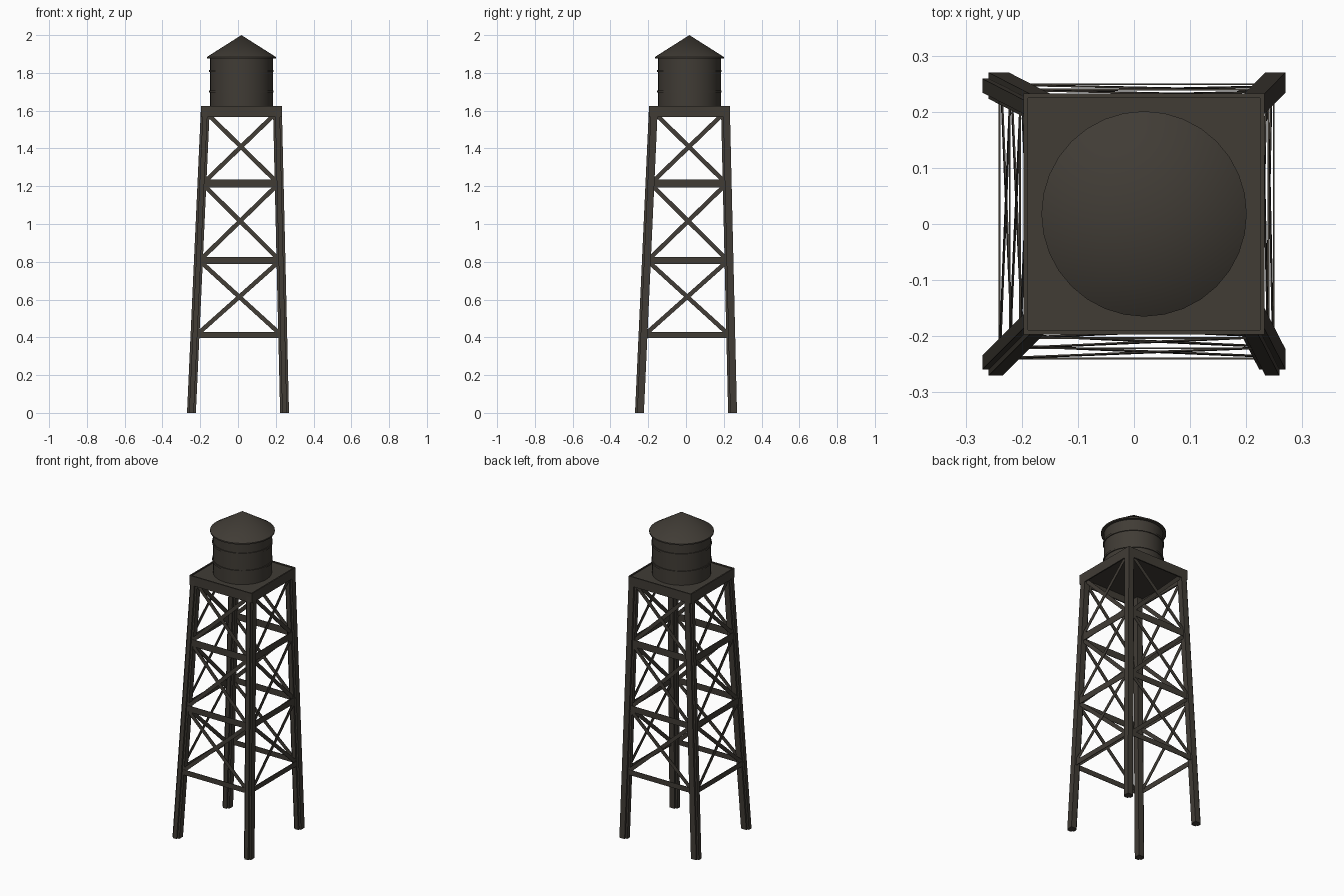
import bpy, bmesh, math
from mathutils import Vector

if "Cube" in bpy.data.objects:
    bpy.data.objects.remove(bpy.data.objects["Cube"])

mat = bpy.data.materials.new("dark weathered brown")
mat.diffuse_color = (0.052, 0.045, 0.036, 1)
mat.use_nodes = True
mat.node_tree.nodes["Principled BSDF"].inputs["Base Color"].default_value = mat.diffuse_color

TOP = 1.62      # height of the leg tops
LEG = 0.047     # leg width


def lo(z):      # outer leg line on the left / front
    return -0.27 + 0.074 * z / TOP


def hi(z):      # outer leg line on the right / back
    return 0.27 - 0.038 * z / TOP


def finish(name, bm, smooth=False):
    bmesh.ops.recalc_face_normals(bm, faces=bm.faces)
    me = bpy.data.meshes.new(name)
    bm.to_mesh(me)
    bm.free()
    ob = bpy.data.objects.new(name, me)
    bpy.context.collection.objects.link(ob)
    me.materials.append(mat)
    if smooth:
        bpy.context.view_layer.objects.active = ob
        ob.select_set(True)
        bpy.ops.object.shade_smooth_by_angle(angle=math.radians(35))
        ob.select_set(False)
    return ob


def loft(bm, a, b):
    """Closed prism between two matching rings of points."""
    va = [bm.verts.new(p) for p in a]
    vb = [bm.verts.new(p) for p in b]
    n = len(va)
    bm.faces.new(va)
    bm.faces.new(vb)
    for i in range(n):
        j = (i + 1) % n
        bm.faces.new((va[i], va[j], vb[j], vb[i]))


def box(bm, p, q):
    ring = [(p[0], p[1]), (q[0], p[1]), (q[0], q[1]), (p[0], q[1])]
    loft(bm, [(x, y, p[2]) for x, y in ring], [(x, y, q[2]) for x, y in ring])


# Four leaning legs, square section with notched corners
n = 0.011
w = LEG
profile = [(n, 0), (w - n, 0), (w - n, n), (w, n), (w, w), (n, w),
           (n, w - n), (0, w - n), (0, n), (n, n)]
for fx, nx in ((lo, "left"), (hi, "right")):
    for fy, ny in ((lo, "front"), (hi, "back")):
        bm = bmesh.new()
        rings = []
        for z in (0, TOP - 0.004):
            ox = fx(z) - (w if fx is hi else 0)
            oy = fy(z) - (w if fy is hi else 0)
            rings.append([(ox + x, oy + y, z) for x, y in profile])
        loft(bm, *rings)
        finish(f"{ny}_{nx}_leg", bm)

# Flat girders and cross braces on every side
T = 0.003
girders = [(0.397, 0.429), (0.788, 0.826), (1.192, 1.235)]
panels = [(0.425, 0.792), (0.822, 1.196), (1.231, 1.575)]


def side_point(axis, side, s, z, zc, off):
    """Point on a tower side: s runs along it, zc sets the plane."""
    c = lo(zc) + 0.010 + off if side == 0 else hi(zc) - 0.010 - off
    return (s, c, z) if axis == 0 else (c, s, z)


names = {(0, 0): "front", (0, 1): "back", (1, 0): "left", (1, 1): "right"}
for (axis, side), label in names.items():
    bm = bmesh.new()
    for z0, z1 in girders:
        zc = (z0 + z1) / 2
        a, b = lo(zc) + 0.025, hi(zc) - 0.025
        quad = [(a, z0), (b, z0), (b, z1), (a, z1)]
        loft(bm, *[[side_point(axis, side, s, z, zc, o) for s, z in quad]
                   for o in (0, T)])
    finish(f"{label}_girders", bm)

    bm = bmesh.new()
    for z0, z1 in panels:
        for k, flip in enumerate((False, True)):
            ends = [(lo(z0) + 0.045, z0), (hi(z1) - 0.045, z1)]
            if flip:
                ends = [(hi(z0) - 0.045, z0), (lo(z1) + 0.045, z1)]
            p, q = Vector(ends[0]), Vector(ends[1])
            d = (q - p).normalized()
            h = Vector((-d.y, d.x)) * 0.0115
            quad = [p - h, q - h, q + h, p + h]
            o = 0.001 + k * T
            loft(bm, *[[side_point(axis, side, v.x, v.y, v.y, oo) for v in quad]
                       for oo in (o, o + T)])
    finish(f"{label}_cross_braces", bm)

# Platform: rim beams around a thin deck
a, b, r = -0.197, 0.233, 0.008
z0, z1 = 1.566, 1.625
bm = bmesh.new()
box(bm, (a, a, z0), (b, a + r, z1))
box(bm, (a, b - r, z0), (b, b, z1))
box(bm, (a, a + r, z0), (a + r, b - r, z1))
box(bm, (b - r, a + r, z0), (b, b - r, z1))
finish("platform_rim", bm)
bm = bmesh.new()
box(bm, (a + r, a + r, 1.608), (b - r, b - r, 1.619))
finish("platform_deck", bm)

# Round parts share one centre
CX = CY = 0.018


def turned(name, prof, seg=32):
    """Lathe a closed (radius, z) outline; zero radius becomes a pole."""
    bm = bmesh.new()
    rings = []
    for rad, z in prof:
        if rad == 0:
            rings.append([bm.verts.new((CX, CY, z))] * seg)
        else:
            rings.append([bm.verts.new((CX + rad * math.cos(2 * math.pi * i / seg),
                                        CY + rad * math.sin(2 * math.pi * i / seg), z))
                          for i in range(seg)])
    for u, v in zip(rings, rings[1:]):
        for i in range(seg):
            j = (i + 1) % seg
            f = list(dict.fromkeys((u[i], u[j], v[j], v[i])))
            bm.faces.new(f)
    return finish(name, bm, True)


# Tank, its hoops and the conical roof
turned("tank", [(0, 1.616), (0.166, 1.616), (0.166, 1.885), (0, 1.885)])
for label, z in (("lower", 1.702), ("upper", 1.81)):
    turned(f"{label}_tank_hoop", [(0.164, z - 0.006), (0.171, z - 0.006),
                                  (0.171, z + 0.006), (0.164, z + 0.006)])
turned("roof", [(0, 1.876), (0.183, 1.876), (0.183, 1.884), (0, 2.0)])
